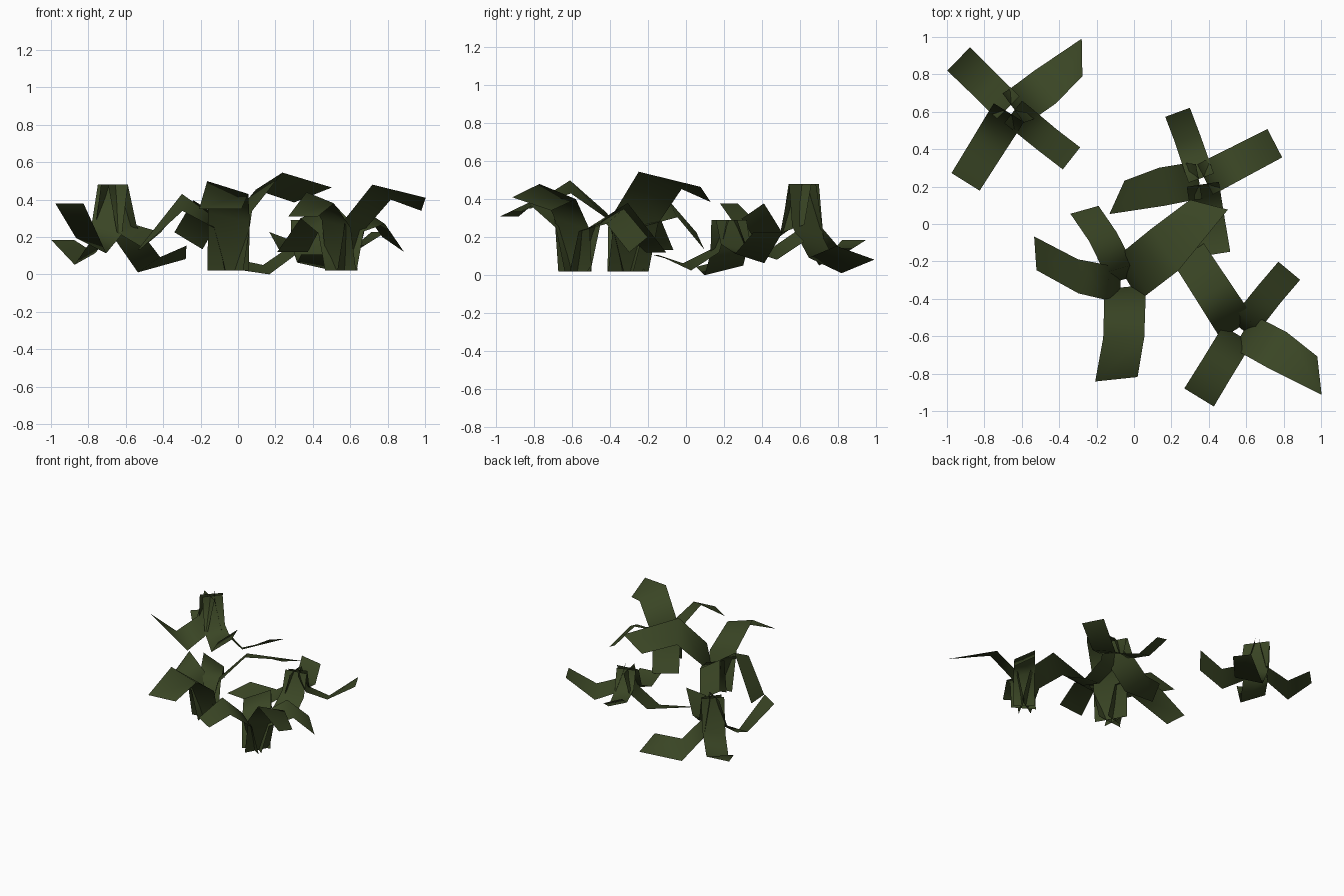
import bpy, math

# one dark leaf green
green = bpy.data.materials.new("leaf_green")
green.diffuse_color = (0.042, 0.060, 0.018, 1)

# Leaf shapes: half width at base, then knee, bend and tip rows
# row = (left reach, left offset, left height, right reach, right offset, right height)
LEAVES = {
    "long_leaf": (0.10, [(.068, .115, .22, .066, -.096, .28),
                         (.225, .118, .38, .230, -.098, .46),
                         (.430, .082, .32, .548, -.087, .39)]),
    "second_leaf": (0.08, [(.08, .08, .25, .08, -.08, .21),
                           (.264, .081, .33, .27, -.075, .25),
                           (.434, .078, .18, .433, -.078, .10)]),
    "third_leaf": (0.098, [(.08, .098, .20, .08, -.098, .26),
                           (.25, .095, .28, .24, -.095, .36),
                           (.47, .092, .10, .47, -.092, .10)]),
    "fourth_leaf": (0.087, [(.07, .087, .23, .07, -.087, .27),
                            (.235, .087, .36, .22, -.087, .42),
                            (.397, .089, .29, .397, -.089, .29)]),
}

# Plants: centre, base height, height scale (negative = upside down),
# and for every leaf (heading in degrees, scale, sideways bend)
PLANTS = [
    ("left_back", (-.66, .61), .48, -1.02,
     [(36, .97, 0), (-38.5, .96, 0), (-122, .965, 0), (135.5, .98, 0)]),
    ("right_back", (.365, .23), .29, -.63,
     [(190.6, .95, 0), (109.8, .9, 0), (27.5, .93, 0), (-81, 1.0, 0)]),
    ("middle", (-.055, -.315), .02, 1.14,
     [(31, 1.24, .34), (106, 1.0, .5), (184, .98, -.9), (-84, 1.28, -.36)]),
    ("right_front", (.563, -.575), .02, 1.0,
     [(-28.5, 1, 0), (50.6, .97, 0), (123, 1.06, 0), (-121.4, 1.04, 0)]),
]


def leaf(name, centre, base, zs, half, rows, heading, scale, bend):
    a = math.radians(heading)
    side = 1 if zs > 0 else -1          # turning over swaps left and right
    verts = []

    def add(r, s, h):
        r, s = r * scale, s * scale * side
        s += bend * r * r
        verts.append((centre[0] + r * math.cos(a) - s * math.sin(a),
                      centre[1] + r * math.sin(a) + s * math.cos(a),
                      max(0.0, base + h * zs)))

    add(.018, half, 0)
    add(.018, -half, 0)
    for row in rows:
        add(*row[:3])
        add(*row[3:])
    faces = [(2 * i, 2 * i + 1, 2 * i + 3, 2 * i + 2) for i in range(3)]
    mesh = bpy.data.meshes.new(name)
    mesh.from_pydata(verts, [], faces)
    mesh.materials.append(green)
    mesh.shade_smooth()
    ob = bpy.data.objects.new(name, mesh)
    bpy.context.collection.objects.link(ob)


# build all four plants
for plant, centre, base, zs, places in PLANTS:
    for (kind, (half, rows)), place in zip(LEAVES.items(), places):
        leaf(plant + "_" + kind, centre, base, zs, half, rows, *place)
